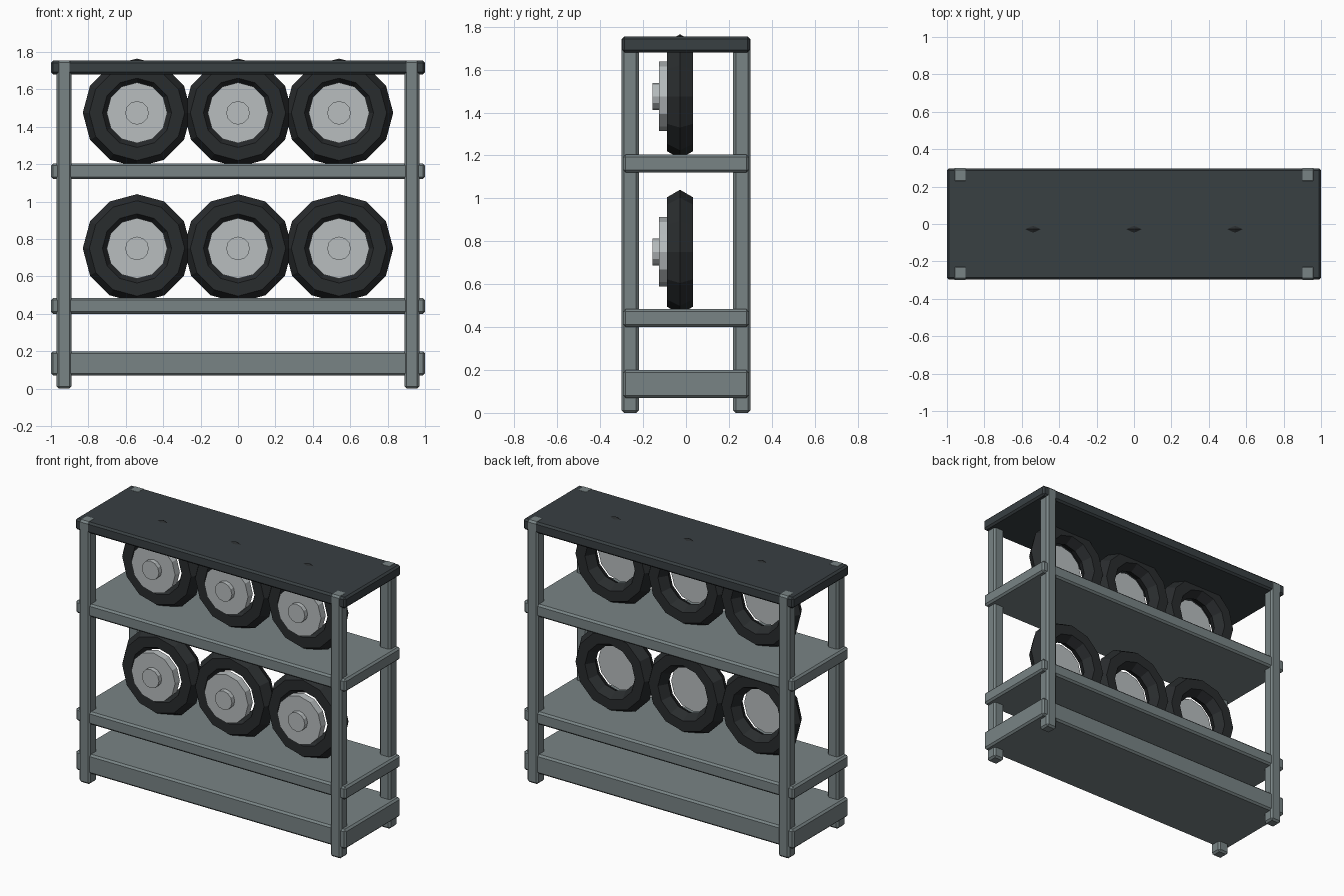
import bpy, math

if "Cube" in bpy.data.objects:
    bpy.data.objects.remove(bpy.data.objects["Cube"])


def material(name, rgb):
    m = bpy.data.materials.new(name)
    m.diffuse_color = (*rgb, 1)
    m.use_nodes = True
    m.node_tree.nodes["Principled BSDF"].inputs["Base Color"].default_value = m.diffuse_color
    return m


STEEL = material("grey_steel", (0.19, 0.23, 0.235))
DARK = material("dark_steel", (0.04, 0.05, 0.055))
RUBBER = material("rubber", (0.022, 0.025, 0.027))
ALLOY = material("alloy", (0.48, 0.51, 0.52))


def finish(name, mat):
    ob = bpy.context.object
    ob.name = name
    ob.data.materials.append(mat)
    return ob


def box(name, size, loc, mat, bevel=0.012):
    bpy.ops.mesh.primitive_cube_add(size=1, location=loc)
    ob = finish(name, mat)
    ob.scale = size
    bpy.ops.object.transform_apply(location=False, rotation=False, scale=True)
    mod = ob.modifiers.new("chamfer", "BEVEL")
    mod.width = bevel
    mod.segments = 1
    return ob


def disc(name, radius, y0, y1, x, z):
    bpy.ops.mesh.primitive_cylinder_add(
        vertices=12, radius=radius, depth=y1 - y0,
        location=(x, (y0 + y1) / 2, z), rotation=(math.pi / 2, 0, 0))
    return finish(name, ALLOY)


# corner posts
for sx in (-1, 1):
    for sy in (-1, 1):
        box("corner_post", (0.08, 0.08, 1.755), (sx * 0.93, sy * 0.26, 0.8775), STEEL)

# boards: name, bottom z, top z, depth, material
for name, z0, z1, depth, mat in (
        ("bottom_shelf", 0.07, 0.20, 0.586, STEEL),
        ("lower_shelf", 0.40, 0.485, 0.586, STEEL),
        ("upper_shelf", 1.12, 1.205, 0.586, STEEL),
        ("top_board", 1.68, 1.754, 0.596, DARK)):
    box(name, (2.0, depth, z1 - z0), (0, 0, (z0 + z1) / 2), mat)

# two rows of three wheels
for z in (0.75, 1.475):
    for x in (-0.54, 0, 0.54):
        bpy.ops.mesh.primitive_torus_add(
            major_segments=12, minor_segments=6, major_radius=0.22, minor_radius=0.07,
            location=(x, -0.028, z), rotation=(math.pi / 2, 0, 0))
        finish("tyre", RUBBER)
        disc("wheel_disc", 0.162, -0.125, -0.075, x, z)
        disc("wheel_hub", 0.063, -0.155, -0.115, x, z)
